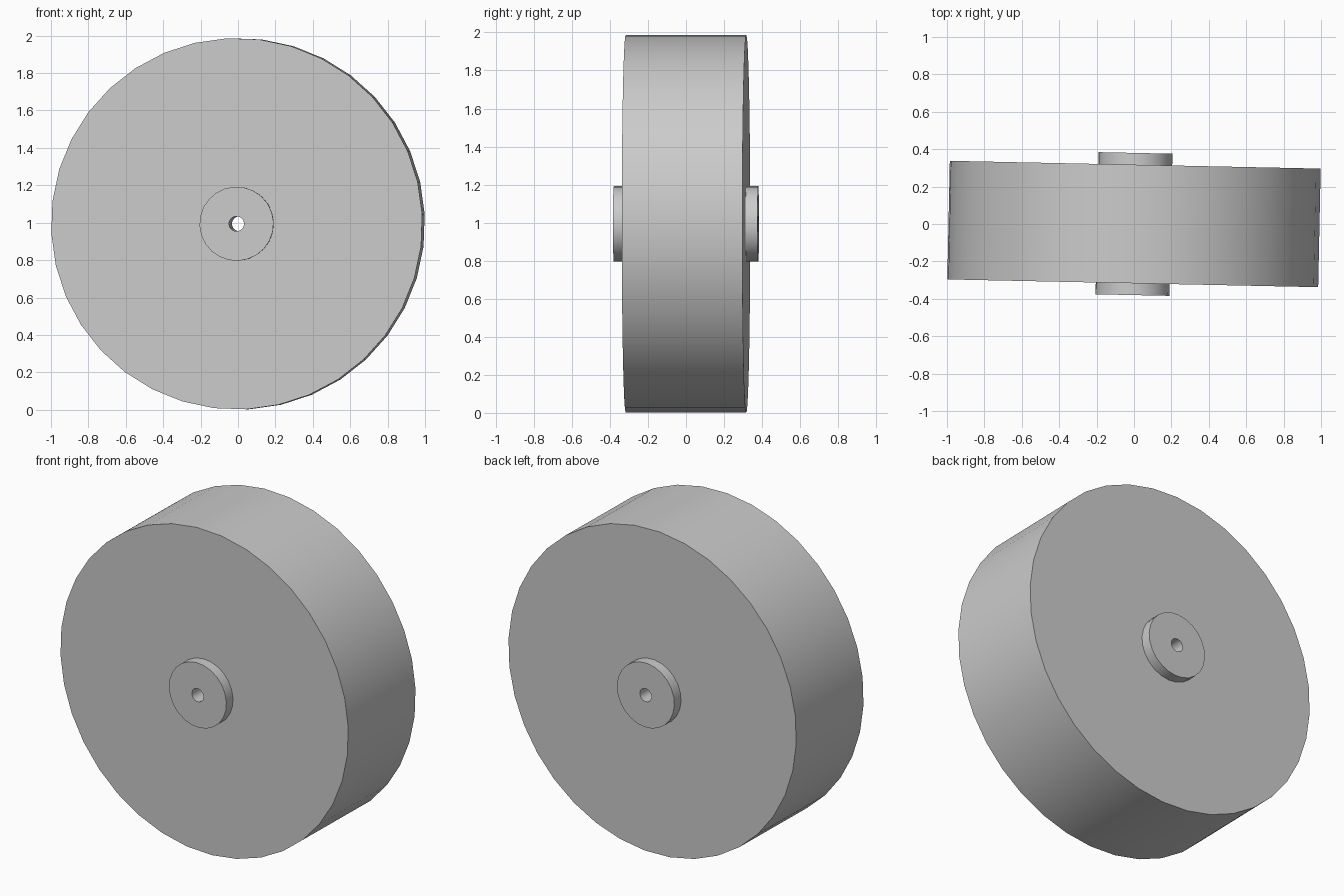
import bpy
import bmesh
from math import cos, sin, radians, tau

if "Cube" in bpy.data.objects:
    bpy.data.objects.remove(bpy.data.objects["Cube"], do_unlink=True)

# Single plain grey
grey = bpy.data.materials.new("plain_grey")
grey.use_nodes = True
grey.diffuse_color = (0.6, 0.6, 0.6, 1)
grey.node_tree.nodes["Principled BSDF"].inputs["Base Color"].default_value = (0.6, 0.6, 0.6, 1)

AXLE_HEIGHT = 0.994
TILT = radians(-1.2)


def ring(name, inner, outer, half_width, sides, phase=0.0):
    """Closed ring of rectangular section around the y axis."""
    bm = bmesh.new()
    section = [(inner, -half_width), (outer, -half_width),
               (outer, half_width), (inner, half_width)]
    loops = []
    for i in range(sides):
        a = tau * i / sides + phase
        loops.append([bm.verts.new((r * cos(a), y, r * sin(a))) for r, y in section])
    for i in range(sides):
        here, after = loops[i], loops[(i + 1) % sides]
        for j in range(4):
            k = (j + 1) % 4
            bm.faces.new((here[j], here[k], after[k], after[j]))
    bmesh.ops.recalc_face_normals(bm, faces=bm.faces)
    mesh = bpy.data.meshes.new(name)
    bm.to_mesh(mesh)
    bm.free()
    mesh.materials.append(grey)
    obj = bpy.data.objects.new(name, mesh)
    bpy.context.collection.objects.link(obj)
    obj.location.z = AXLE_HEIGHT
    obj.rotation_euler.z = TILT
    bpy.ops.object.select_all(action='DESELECT')
    obj.select_set(True)
    bpy.context.view_layer.objects.active = obj
    bpy.ops.object.shade_smooth_by_angle(angle=radians(35))
    return obj


# Tyre band, flush wheel disc, and protruding hub with axle hole
ring("tyre", 0.87, 0.993, 0.317, 36, radians(3))
ring("wheel_disc", 0.15, 0.87, 0.317, 36, radians(3))
ring("hub", 0.04, 0.198, 0.38, 24, radians(3))
